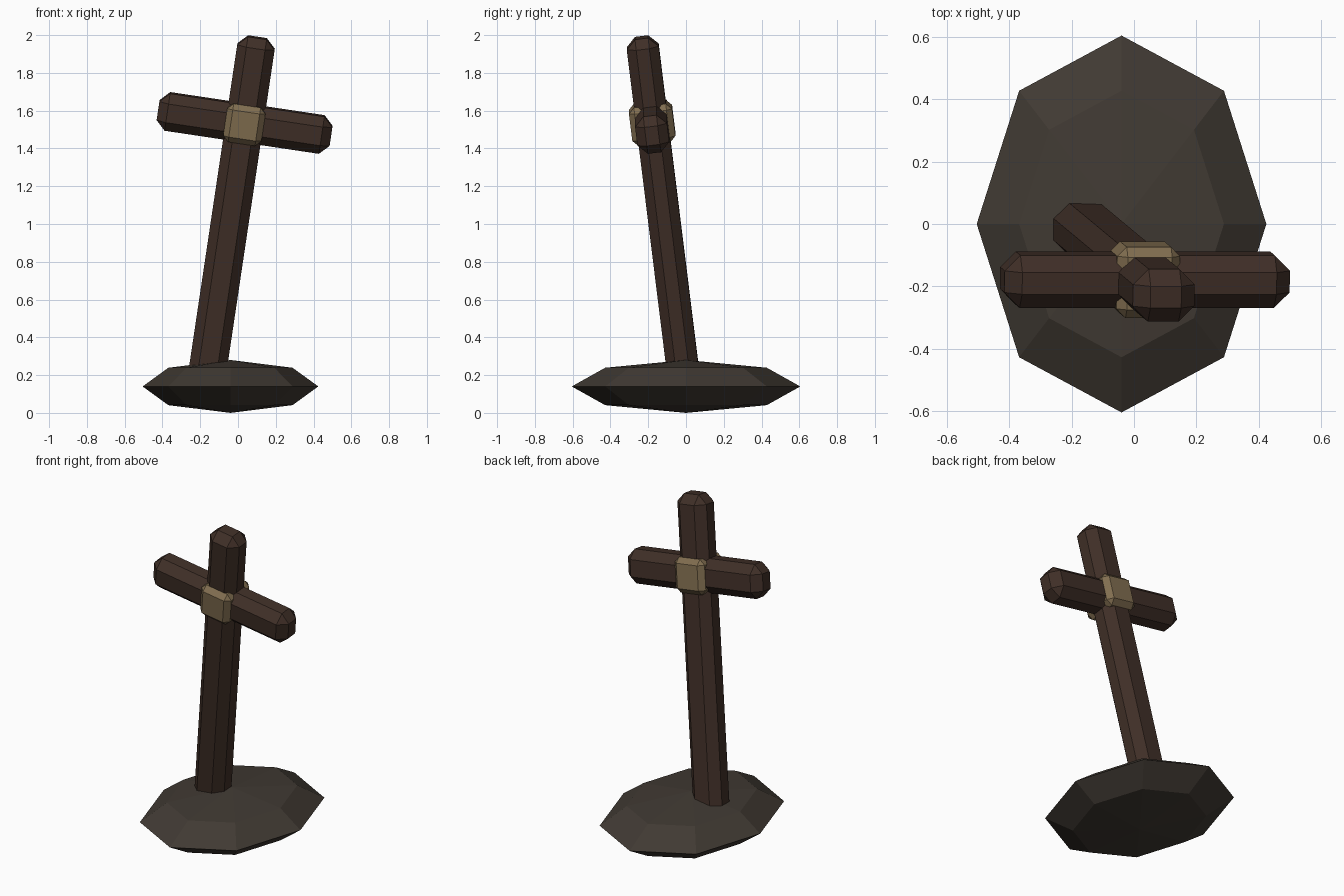
import bpy, bmesh, math
from mathutils import Matrix, Vector, Euler

if "Cube" in bpy.data.objects:
    bpy.data.objects.remove(bpy.data.objects["Cube"])


def material(name, rgb):
    m = bpy.data.materials.new(name)
    m.diffuse_color = (*rgb, 1)
    m.use_nodes = True
    m.node_tree.nodes["Principled BSDF"].inputs["Base Color"].default_value = m.diffuse_color
    return m


wood = material("dark_wood", (0.05, 0.028, 0.02))
rope = material("rope", (0.22, 0.155, 0.08))
soil = material("soil", (0.052, 0.042, 0.033))

# The whole cross leans to the right and forward around its crossing point
LEAN = (Matrix.Translation((0.035, -0.179, 1.535))
        @ Euler((math.radians(7), math.radians(8.5), 0)).to_matrix().to_4x4())


def finish(bm, name, mat, matrix):
    mesh = bpy.data.meshes.new(name)
    bm.to_mesh(mesh)
    bm.free()
    mesh.materials.append(mat)
    obj = bpy.data.objects.new(name, mesh)
    obj.matrix_world = matrix
    bpy.context.collection.objects.link(obj)
    return obj


def chamfered_box(name, size, chamfer, mat, offset=(0, 0, 0)):
    bm = bmesh.new()
    bmesh.ops.create_cube(bm, size=1)
    bmesh.ops.scale(bm, vec=Vector(size), verts=bm.verts)
    bmesh.ops.bevel(bm, geom=bm.edges[:], offset=chamfer, segments=1,
                    affect='EDGES', profile=0.5)
    bmesh.ops.translate(bm, vec=Vector(offset), verts=bm.verts)
    return finish(bm, name, mat, LEAN)


# Post, from inside the mound up to the tip
top, bottom = 0.461, -1.44
chamfered_box("post", (0.2, 0.17, top - bottom), 0.05, wood,
              (0, 0, (top + bottom) / 2))

# Crossbar
chamfered_box("crossbar", (0.926, 0.17, 0.2), 0.05, wood)

# Lashing around the crossing
chamfered_box("lashing", (0.204, 0.23, 0.206), 0.03, rope)

# Low-poly mound of earth
bm = bmesh.new()
bmesh.ops.create_uvsphere(bm, u_segments=8, v_segments=4, radius=1)
bmesh.ops.scale(bm, vec=Vector((0.465, 0.605, 0.14)), verts=bm.verts)
finish(bm, "mound", soil, Matrix.Translation((-0.04, 0, 0.14)))
